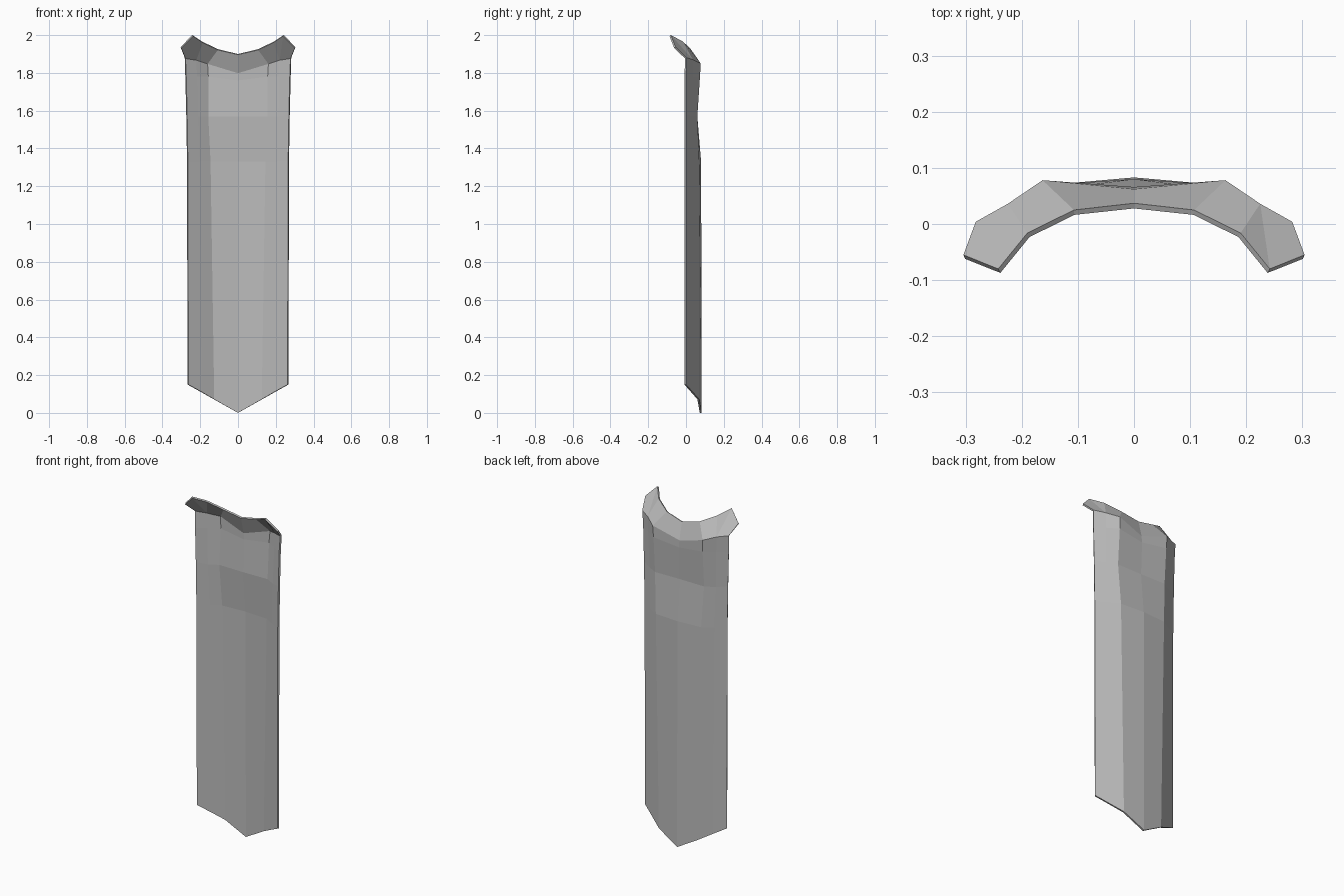
import bpy
import bmesh

cube = bpy.data.objects.get("Cube")
if cube:
    bpy.data.objects.remove(cube, do_unlink=True)

# Cloth colour
cloth = bpy.data.materials.new("grey cloth")
cloth.use_nodes = True
GREY = (0.5, 0.5, 0.5, 1)
cloth.diffuse_color = GREY
cloth.node_tree.nodes["Principled BSDF"].inputs["Base Color"].default_value = GREY

# Outer surface of the left half: spine, fold, shoulder and hem edge per row
rows = [
    [(0, .083, 0), (.128, .07, .072), (.197, .035, .111), (.267, 0, .15)],
    [(0, .08, 1.33), (.148, .07, 1.33), (.209, .035, 1.33), (.27, 0, 1.33)],
    [(0, .058, 1.57), (.16, .06, 1.57), (.217, .03, 1.57), (.274, 0, 1.58)],
    [(0, .066, 1.76), (.16, .074, 1.78), (.222, .036, 1.78), (.279, 0, 1.78)],
    [(0, .062, 1.80), (.163, .078, 1.85), (.225, .036, 1.87), (.282, .004, 1.88)],
]
# Collar rim, then the two corners of the flared shoulder tip
rim = [(0, .037, 1.9), (.107, .025, 1.926), (.19, -.016, 1.966)]
tips = [(.242, -.08, 2.0), (.304, -.055, 1.937)]

bm = bmesh.new()
seam_points = []
for side in (1, -1):
    def point(p):
        return bm.verts.new((side * p[0], p[1], p[2]))

    grid = [[point(p) for p in row] for row in rows]
    top = [point(p) for p in rim]
    inner_tip, outer_tip = [point(p) for p in tips]

    # Hanging cloth and collar
    for low, high in zip(grid, grid[1:] + [top]):
        for i in range(len(high) - 1):
            bm.faces.new((low[i], low[i + 1], high[i + 1], high[i]))

    # Flared shoulder tip
    last = grid[-1]
    bm.faces.new((last[2], last[3], outer_tip, inner_tip))
    bm.faces.new((last[2], inner_tip, top[2]))
    seam_points += [row[1] for row in grid[2:]]

# Slits beside the upper back panel
seams = [e for e in bm.edges if all(v in seam_points for v in e.verts)]
bmesh.ops.remove_doubles(bm, verts=[v for v in bm.verts if abs(v.co.x) < .001], dist=.0001)
bmesh.ops.split_edges(bm, edges=seams)
bmesh.ops.recalc_face_normals(bm, faces=bm.faces)

# Outer surface faces the back
for face in bm.faces:
    if face.normal.y < 0:
        face.normal_flip()

mesh = bpy.data.meshes.new("cape")
bm.to_mesh(mesh)
bm.free()
mesh.materials.append(cloth)
cape = bpy.data.objects.new("cape", mesh)
bpy.context.collection.objects.link(cape)

# Cloth thickness
thickness = cape.modifiers.new("thickness", 'SOLIDIFY')
thickness.thickness = .01
thickness.offset = -1
